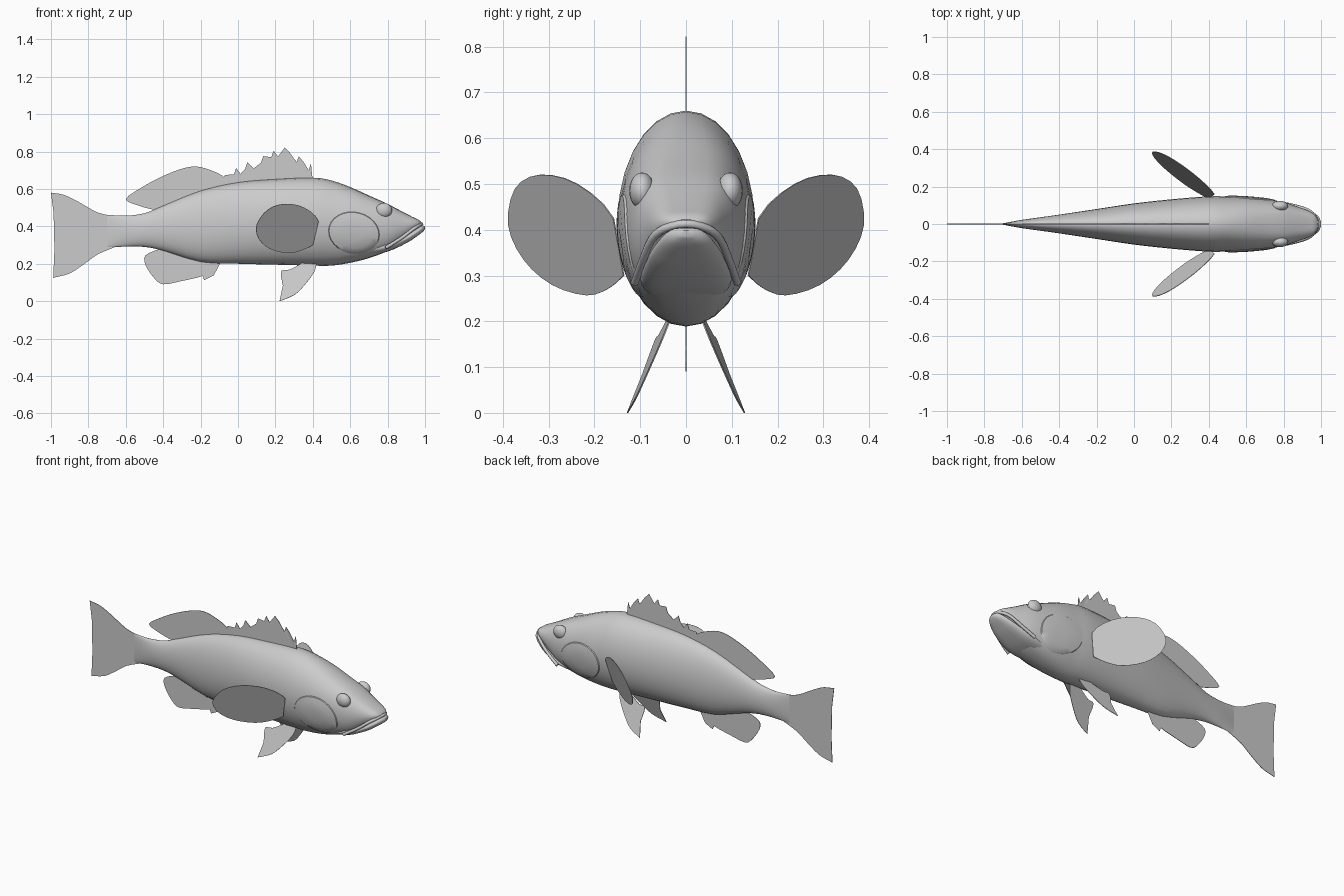
import bpy, bmesh, math
from mathutils import Vector

cube = bpy.data.objects.get("Cube")
if cube:
    bpy.data.objects.remove(cube, do_unlink=True)

grey = bpy.data.materials.new("plain grey")
grey.use_nodes = True
grey.diffuse_color = (0.6, 0.6, 0.6, 1)
bsdf = next(n for n in grey.node_tree.nodes if n.type == 'BSDF_PRINCIPLED')
bsdf.inputs["Base Color"].default_value = (0.6, 0.6, 0.6, 1)
bsdf.inputs["Roughness"].default_value = 0.7


def finish(name, bm, smooth=True):
    """Turn a bmesh into a named, shaded object."""
    bmesh.ops.recalc_face_normals(bm, faces=bm.faces)
    mesh = bpy.data.meshes.new(name)
    bm.to_mesh(mesh)
    bm.free()
    mesh.materials.append(grey)
    obj = bpy.data.objects.new(name, mesh)
    bpy.context.collection.objects.link(obj)
    if smooth:
        bpy.ops.object.select_all(action='DESELECT')
        obj.select_set(True)
        bpy.context.view_layer.objects.active = obj
        bpy.ops.object.shade_smooth_by_angle(angle=math.radians(40))
    return obj


def spline(points, steps=3):
    """Smooth curve through points of any dimension."""
    pts = [Vector(p) for p in points]
    out = []
    for i in range(len(pts) - 1):
        a, b = pts[max(i - 1, 0)], pts[i]
        c, d = pts[i + 1], pts[min(i + 2, len(pts) - 1)]
        for k in range(steps):
            t = k / steps
            out.append(0.5 * (2 * b + (c - a) * t + (2 * a - 5 * b + 4 * c - d) * t * t
                              + (3 * b - a - 3 * c + d) * t ** 3))
    return out + [pts[-1]]


def fullness(x):
    """Exponent that makes head sections boxier than the trunk."""
    return 1 - 0.4 * min(max((x - 0.5) / 0.3, 0), 1)


def loft(name, stations, sides=28):
    """Skin oval sections given as x, bottom, top, half width."""
    bm = bmesh.new()
    rings = []
    for x, low, high, w in stations:
        mid, h, ring = (low + high) / 2, (high - low) / 2, []
        for k in range(sides):
            a = 2 * math.pi * k / sides
            c = math.cos(a)
            y = w * math.copysign(abs(c) ** fullness(x), c)
            ring.append(bm.verts.new((x, y, mid + h * math.sin(a))))
        rings.append(ring)
    for r, s in zip(rings, rings[1:]):
        for k in range(sides):
            n = (k + 1) % sides
            bm.faces.new((r[k], r[n], s[n], s[k]))
    bm.faces.new(rings[0])
    bm.faces.new(rings[-1])
    return finish(name, bm)


# Trunk and upper head
trunk = spline([
    (-.70, .285, .462, .004), (-.6, .292, .457, .022), (-.5, .29, .47, .036),
    (-.4, .27, .51, .05), (-.2, .21, .59, .08), (0, .2, .635, .11),
    (.2, .195, .652, .132), (.4, .19, .66, .148), (.5, .19, .645, .147),
    (.6, .205, .61, .145), (.7, .23, .565, .135), (.8, .268, .52, .117),
    (.87, .315, .483, .094), (.93, .365, .452, .072), (.965, .395, .435, .05),
    (.98, .41, .422, .025)])
loft("body", trunk)

# Lower jaw
loft("lower_jaw", spline([
    (.68, .24, .31, .09), (.8, .265, .32, .1), (.9, .31, .36, .084),
    (.95, .342, .385, .066), (.985, .368, .404, .042), (1, .385, .398, .012)]))


def skin(x, z):
    """Half width of the body at a given length and height."""
    for p, q in zip(trunk, trunk[1:]):
        if p[0] <= x <= q[0]:
            _, low, high, w = p.lerp(q, (x - p[0]) / (q[0] - p[0]))
            s = (z - (low + high) / 2) / ((high - low) / 2)
            return w * max(1 - s * s, 0) ** (fullness(x) / 2)
    return 0


# Upper lip, a tube around the mouth
half = [(.79, .112, .285), (.87, .094, .335), (.93, .074, .38), (.965, .045, .403)]
path = half + [(.982, 0, .413)] + [(x, -y, z) for x, y, z in reversed(half)]
curve = bpy.data.curves.new("upper_lip", 'CURVE')
curve.dimensions = '3D'
curve.bevel_depth = 0.009
curve.bevel_resolution = 2
curve.use_fill_caps = True
line = spline(path)
strand = curve.splines.new('POLY')
strand.points.add(len(line) - 1)
for point, co in zip(strand.points, line):
    point.co = (*co, 1)
curve.materials.append(grey)
lip = bpy.data.objects.new("upper_lip", curve)
bpy.context.collection.objects.link(lip)

# Eyes and gill covers on both sides
for side, label in ((1, "left"), (-1, "right")):
    bm = bmesh.new()
    bmesh.ops.create_uvsphere(bm, u_segments=20, v_segments=12, radius=1)
    for v in bm.verts:
        v.co = (.78 + .044 * v.co.x, side * (.096 + .028 * v.co.y), .485 + .04 * v.co.z)
    finish(label + "_eye", bm)

    bm = bmesh.new()
    rings = []
    for r, lift in ((1, -.005), (.95, .004), (.7, .005), (.35, .004)):
        ring = []
        for k in range(28):
            a = 2 * math.pi * k / 28
            x = .62 + .14 * r * math.cos(a)
            z = .365 + .115 * r * math.sin(a) - .25 * (.62 - x) * -.3
            ring.append(bm.verts.new((x, side * (skin(x, z) + lift), z)))
        rings.append(ring)
    for r, s in zip(rings, rings[1:]):
        for k in range(28):
            n = (k + 1) % 28
            bm.faces.new((r[k], r[n], s[n], s[k]))
    bm.faces.new(rings[-1])
    finish(label + "_gill_cover", bm)


def fin(name, outline, place=lambda x, z: 0):
    """Thin sheet from a side outline, set sideways by a rule."""
    bm = bmesh.new()
    bm.faces.new([bm.verts.new((x, place(x, z), z)) for x, z in outline])
    bmesh.ops.triangulate(bm, faces=bm.faces)
    obj = finish(name, bm, smooth=False)
    solid = obj.modifiers.new("thickness", 'SOLIDIFY')
    solid.thickness = 0.003
    solid.offset = 0
    return obj


# Tail fin
upper = spline([(-.66, .455), (-.75, .474), (-.86, .535), (-.93, .568), (-1, .58)])
rear = spline([(-1, .58), (-.986, .47), (-.98, .36), (-.983, .24), (-.988, .125)])
lower = spline([(-.988, .125), (-.9, .148), (-.82, .2), (-.75, .25), (-.66, .288)])
fin("tail_fin", upper + rear[1:] + lower[1:])

# Spiny front dorsal fin: each spine tip is followed by a scooped web
tips = [(.39, .735), (.325, .775), (.25, .822), (.19, .805), (.135, .775),
        (.05, .742), (-.01, .712), (-.07, .675)]
edge = [(.4, .64)]
for (x, z), (nx, nz) in zip(tips, tips[1:]):
    edge += [(x, z), (x - .012, z - .035), (.4 * x + .6 * nx, nz - .032)]
fin("spiny_dorsal_fin", edge + [tips[-1], (-.1, .6), (.1, .62)])

# Soft rear dorsal fin
fin("soft_dorsal_fin", spline([(-.05, .61), (-.08, .668), (-.16, .705), (-.23, .72),
                               (-.31, .705), (-.42, .66), (-.52, .605), (-.6, .545),
                               (-.53, .51), (-.45, .488)]) + [(-.4, .46), (-.2, .55)])

# Anal fin with short leading spines
fin("anal_fin", [(-.08, .23), (-.11, .185), (-.122, .165), (-.13, .137), (-.15, .155),
                 (-.18, .112), (-.19, .135)]
    + spline([(-.22, .125), (-.3, .108), (-.4, .09), (-.45, .125), (-.495, .195),
              (-.495, .245), (-.43, .275)]) + [(-.38, .31), (-.2, .25)])

# Paired pectoral and pelvic fins
pectoral = spline([(.4, .3), (.43, .425), (.355, .5), (.25, .52), (.16, .49), (.1, .41),
                   (.11, .335), (.17, .28), (.265, .257), (.34, .272), (.4, .3)])[3:-1]
pelvic = spline([(.42, .215), (.41, .16), (.355, .085), (.3, .032), (.222, 0)]) \
    + spline([(.24, .085), (.23, .16), (.275, .168), (.345, .205)]) + [(.38, .23)]
for side, label in ((1, "left"), (-1, "right")):
    fin(label + "_pectoral_fin", pectoral + [(.4, .3)],
        lambda x, z: side * (.146 + .71 * (.43 - x) + .35 * (z - .39)))
    fin(label + "_pelvic_fin", pelvic,
        lambda x, z: side * (.044 + .38 * (.2 - z) + .08 * (.32 - x)))
